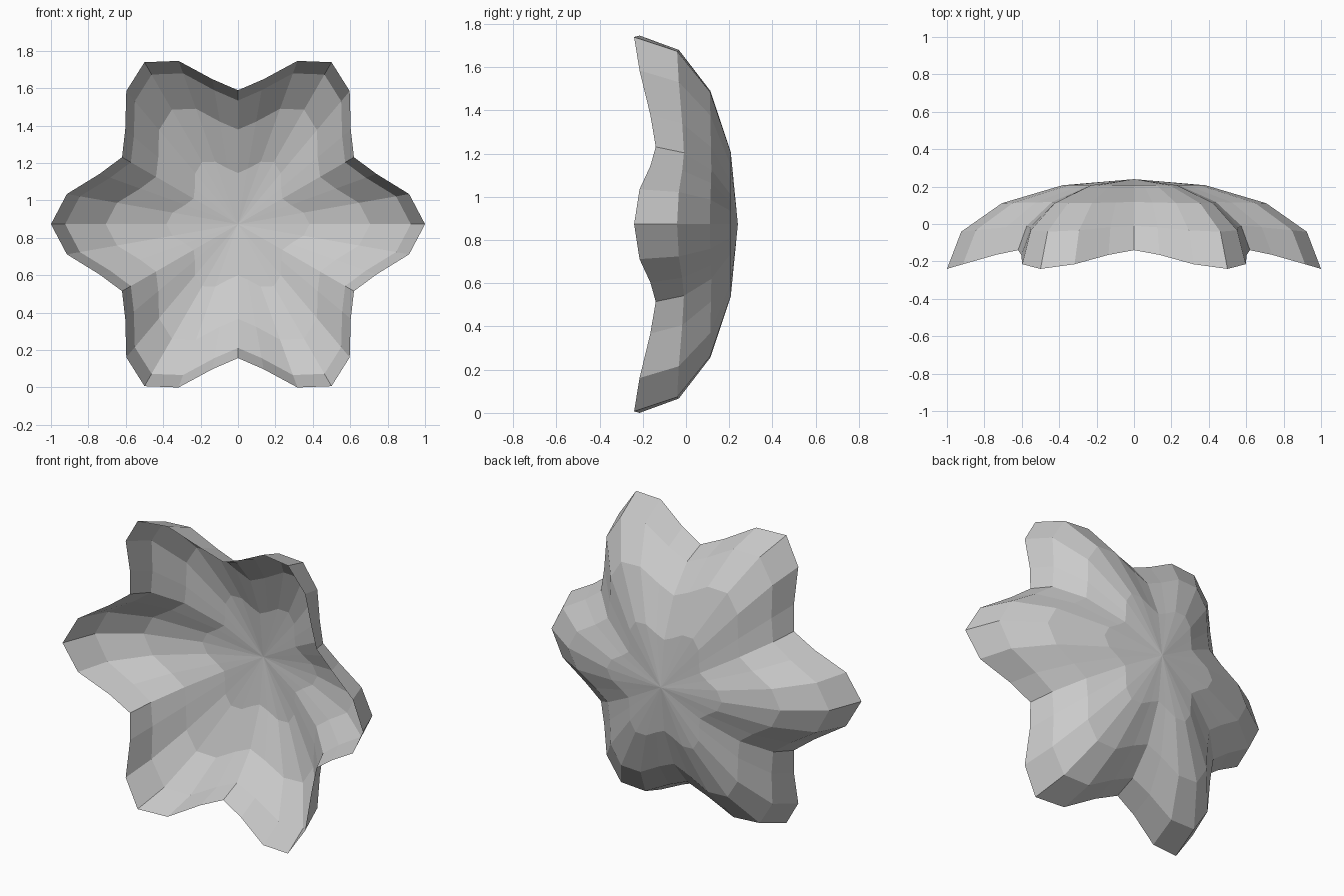
import bpy, bmesh, math

if "Cube" in bpy.data.objects:
    bpy.data.objects.remove(bpy.data.objects["Cube"])

SEGMENTS, RINGS, LOBES = 36, 4, 6
CENTRE_Z = 0.873

grey = bpy.data.materials.new("light grey")
grey.diffuse_color = (0.6, 0.6, 0.6, 1.0)
grey.use_nodes = True
grey.node_tree.nodes["Principled BSDF"].inputs["Base Color"].default_value = grey.diffuse_color


def petal_point(ring, seg):
    """Point on the scalloped dome; the rim ripples more towards the edge."""
    angle = 2 * math.pi * seg / SEGMENTS
    t = ring / RINGS
    wave = math.cos(LOBES * angle)
    r = math.sin(t * math.pi / 2) * (0.858 + 0.142 * wave)
    y = -0.19 + 0.43 * math.cos(t * math.pi / 2) - 0.05 * t ** 4 * wave
    return (r * math.cos(angle), y, CENTRE_Z + r * math.sin(angle))


# Six-lobed flower cup, a single open sheet that bulges to the back
bm = bmesh.new()
apex = bm.verts.new((0, 0.24, CENTRE_Z))
rings = [[bm.verts.new(petal_point(k, s)) for s in range(SEGMENTS)]
         for k in range(1, RINGS + 1)]
for s in range(SEGMENTS):
    n = (s + 1) % SEGMENTS
    bm.faces.new((apex, rings[0][n], rings[0][s]))
    for inner, outer in zip(rings, rings[1:]):
        bm.faces.new((inner[s], inner[n], outer[n], outer[s]))

# Outward side of the sheet faces the back
bm.normal_update()
bmesh.ops.recalc_face_normals(bm, faces=bm.faces[:])
bm.normal_update()
if sum(f.normal.y * f.calc_area() for f in bm.faces) < 0:
    bmesh.ops.reverse_faces(bm, faces=bm.faces[:])

mesh = bpy.data.meshes.new("flower_cup")
bm.to_mesh(mesh)
bm.free()
mesh.materials.append(grey)
flower = bpy.data.objects.new("flower_cup", mesh)
bpy.context.collection.objects.link(flower)
